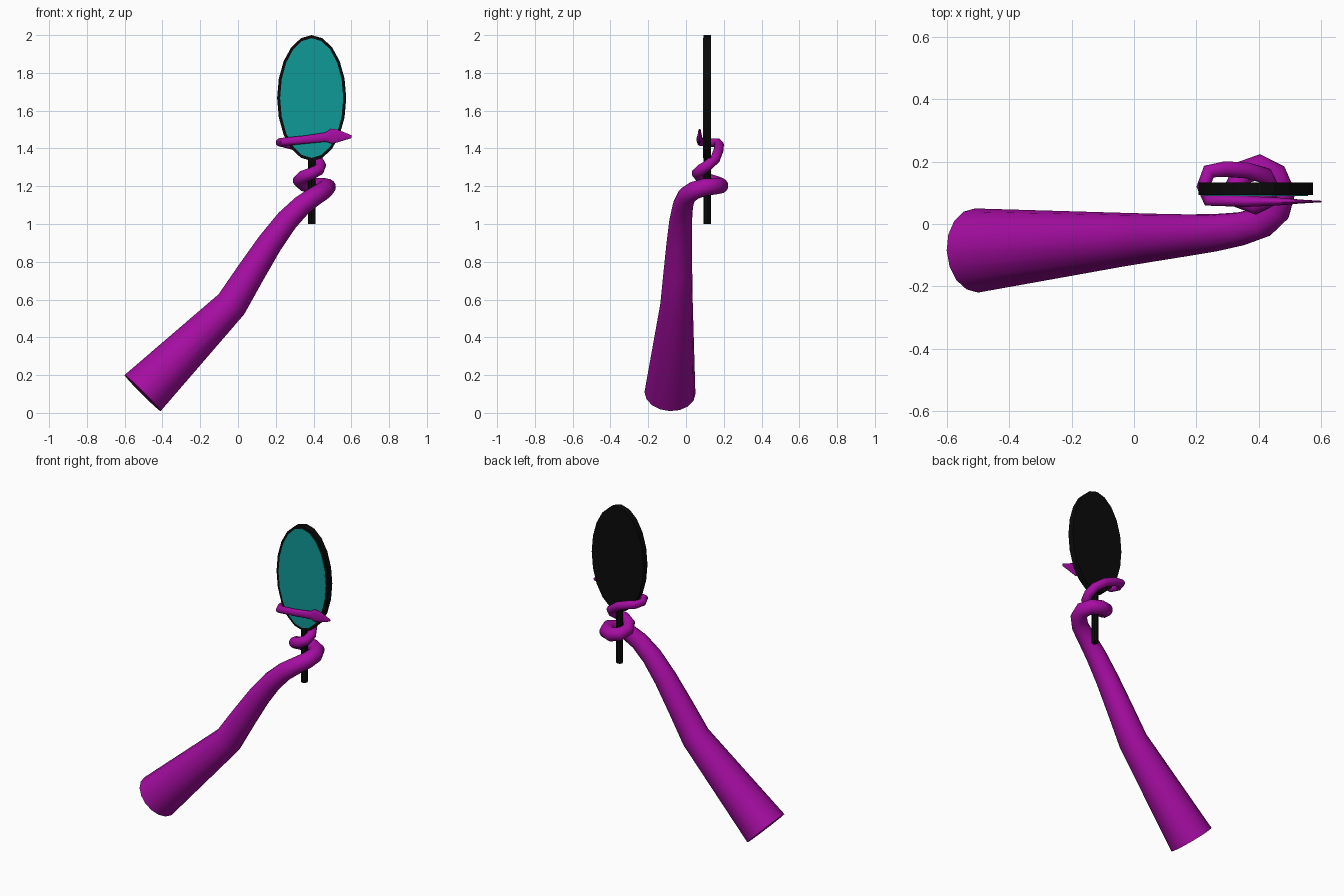
import bpy, bmesh, math
from mathutils import Vector, Matrix

if "Cube" in bpy.data.objects:
    bpy.data.objects.remove(bpy.data.objects["Cube"])


def material(name, rgb):
    m = bpy.data.materials.new(name)
    m.diffuse_color = (*rgb, 1)
    m.use_nodes = True
    m.node_tree.nodes["Principled BSDF"].inputs["Base Color"].default_value = m.diffuse_color
    return m


PURPLE = material("purple", (0.38, 0.004, 0.36))
TEAL = material("teal", (0.005, 0.32, 0.31))
BLACK = material("black", (0.003, 0.003, 0.003))


def finish(bm, name, mat, angle):
    bmesh.ops.recalc_face_normals(bm, faces=bm.faces[:])
    me = bpy.data.meshes.new(name)
    bm.to_mesh(me)
    bm.free()
    ob = bpy.data.objects.new(name, me)
    bpy.context.collection.objects.link(ob)
    me.materials.append(mat)
    bpy.context.view_layer.objects.active = ob
    ob.select_set(True)
    bpy.ops.object.shade_smooth_by_angle(angle=math.radians(angle))
    ob.select_set(False)
    return ob


def cylinder(name, mat, loc, size, sides, upright=False):
    """Cylinder of full extents `size`; its axis is y unless upright."""
    bm = bmesh.new()
    bmesh.ops.create_cone(bm, cap_ends=True, segments=sides,
                          radius1=0.5, radius2=0.5, depth=1)
    if not upright:
        bm.transform(Matrix.Rotation(math.pi / 2, 4, 'X'))
    bm.transform(Matrix.Translation(loc) @ Matrix.Diagonal((*size, 1)))
    return finish(bm, name, mat, 15)


def sweep(name, mat, path, sides=16):
    """Tapered tube along (x, y, z, radius[, y flattening]) stations."""
    pts = [Vector(p[:3]) for p in path]
    bm = bmesh.new()
    rings, normal = [], Vector((0, 1, 0))
    for i, p in enumerate(path):
        a = (pts[i] - pts[max(i - 1, 0)]).normalized()
        b = (pts[min(i + 1, len(pts) - 1)] - pts[i]).normalized()
        t = (a + b).normalized()
        normal = (normal - t * normal.dot(t)).normalized()
        side = t.cross(normal)
        flat = p[4] if len(p) > 4 else 1
        ring = []
        for k in range(sides):
            ang = math.tau * k / sides
            off = (normal * math.cos(ang) + side * math.sin(ang)) * p[3]
            off.y *= flat
            ring.append(bm.verts.new(pts[i] + off))
        rings.append(ring)
    for r, s in zip(rings, rings[1:]):
        for k in range(sides):
            n = (k + 1) % sides
            bm.faces.new((r[k], r[n], s[n], s[k]))
    bm.faces.new(rings[0])
    bm.faces.new(rings[-1])
    return finish(bm, name, mat, 50)


# Tentacle: straight base, bend, coil round the handle, wrap over the glass, paddle tip
sweep("tentacle", PURPLE, [
    (-0.505, -0.085, 0.105, 0.135),
    (-0.035, -0.05, 0.575, 0.086),
    (0.07, -0.043, 0.745, 0.076),
    (0.17, -0.036, 0.90, 0.067),
    (0.26, -0.028, 1.02, 0.06),
    (0.34, -0.016, 1.10, 0.054),
    (0.41, 0.005, 1.15, 0.05),
    (0.455, 0.045, 1.178, 0.048),
    (0.472, 0.10, 1.195, 0.046),
    (0.45, 0.155, 1.20, 0.044),
    (0.40, 0.182, 1.203, 0.042),
    (0.35, 0.165, 1.212, 0.040),
    (0.327, 0.12, 1.23, 0.037),
    (0.345, 0.08, 1.25, 0.034),
    (0.39, 0.062, 1.268, 0.032),
    (0.428, 0.08, 1.287, 0.030),
    (0.438, 0.115, 1.31, 0.028),
    (0.42, 0.155, 1.345, 0.027),
    (0.36, 0.172, 1.39, 0.026),
    (0.29, 0.176, 1.418, 0.025),
    (0.24, 0.168, 1.43, 0.024),
    (0.222, 0.12, 1.432, 0.022),
    (0.24, 0.077, 1.435, 0.022),
    (0.36, 0.072, 1.447, 0.022, 0.8),
    (0.465, 0.072, 1.46, 0.025, 0.5),
    (0.495, 0.072, 1.464, 0.041, 0.25),
    (0.53, 0.072, 1.466, 0.033, 0.2),
    (0.60, 0.072, 1.462, 0.008, 0.3),
])

# Hand mirror
cylinder("mirror_frame", BLACK, (0.39, 0.113, 1.667), (0.366, 0.04, 0.666), 20)
cylinder("mirror_glass", TEAL, (0.39, 0.113, 1.667), (0.334, 0.043, 0.634), 20).location.y = -0.001
cylinder("mirror_handle", BLACK, (0.39, 0.113, 1.18), (0.04, 0.04, 0.36), 8, True)

# The glass shows on the front only
glass = bpy.data.objects["mirror_glass"]
for v in glass.data.vertices:
    if v.co.y > 0.113:
        v.co.y -= 0.03
